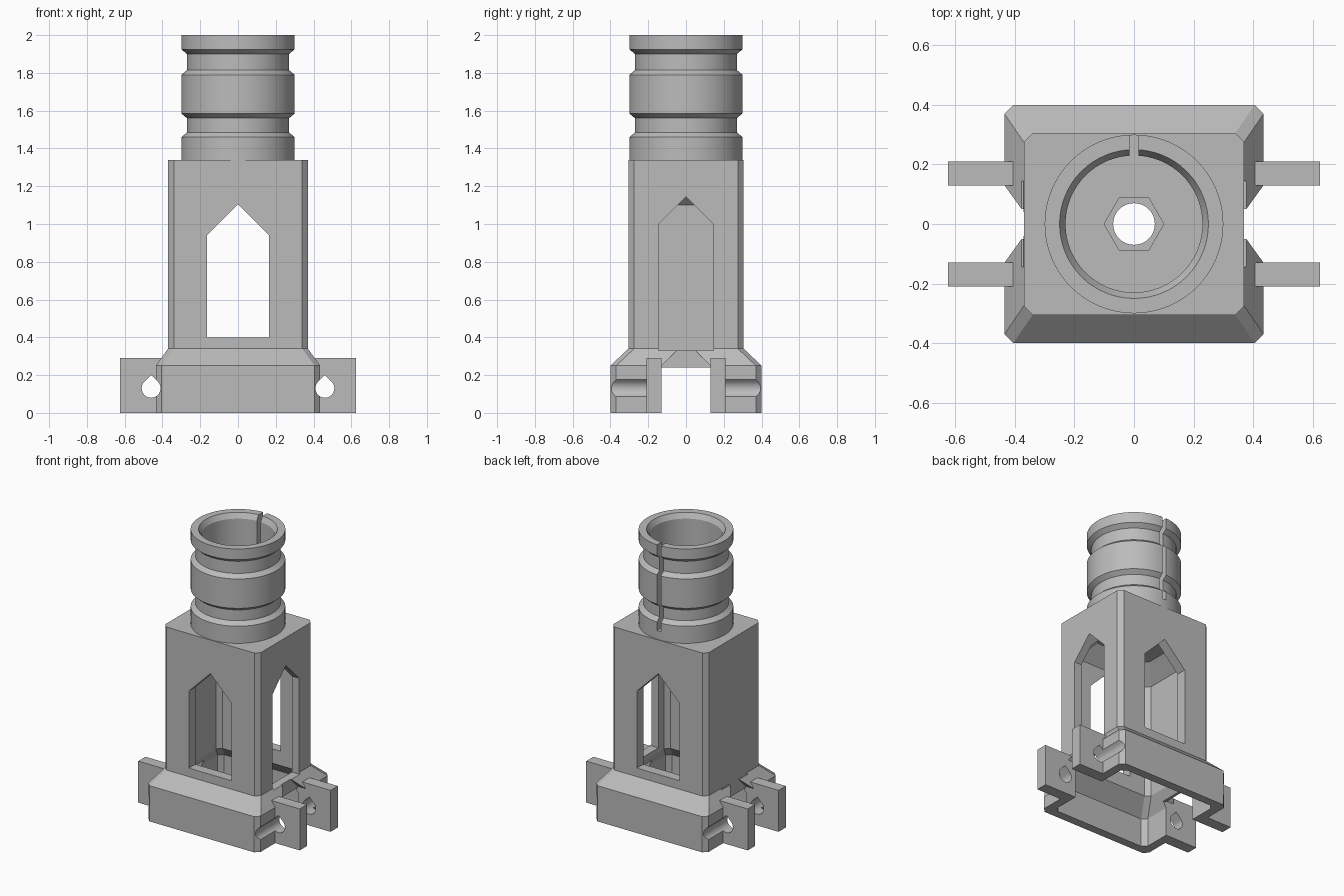
import bpy, bmesh, math

scene = bpy.context.scene
if "Cube" in bpy.data.objects:
    bpy.data.objects.remove(bpy.data.objects["Cube"], do_unlink=True)

grey = bpy.data.materials.new("plain grey")
grey.use_nodes = True
colour = (0.5, 0.5, 0.5, 1)
grey.diffuse_color = colour
grey.node_tree.nodes["Principled BSDF"].inputs["Base Color"].default_value = colour


def loft(name, rings):
    """Skin a list of matching rings of points and cap both ends."""
    bm = bmesh.new()
    loops = [[bm.verts.new(p) for p in ring] for ring in rings]
    n = len(loops[0])
    for a, b in zip(loops, loops[1:]):
        for i in range(n):
            j = (i + 1) % n
            bm.faces.new((a[i], a[j], b[j], b[i]))
    bm.faces.new(loops[0][::-1])
    bm.faces.new(loops[-1])
    bmesh.ops.recalc_face_normals(bm, faces=bm.faces)
    mesh = bpy.data.meshes.new(name)
    bm.to_mesh(mesh)
    bm.free()
    mesh.materials.append(grey)
    obj = bpy.data.objects.new(name, mesh)
    scene.collection.objects.link(obj)
    return obj


def prism(name, outline, axis, start, end):
    """Extrude a 2D outline along an axis."""
    place = {"x": lambda u, v, d: (d, u, v),
             "y": lambda u, v, d: (u, d, v),
             "z": lambda u, v, d: (u, v, d)}[axis]
    return loft(name, [[place(u, v, d) for u, v in outline] for d in (start, end)])


def circle(radius, sides):
    steps = [math.tau * i / sides for i in range(sides)]
    return [(radius * math.cos(a), radius * math.sin(a)) for a in steps]


def chamfered(hx, hy, z, c=0.03):
    """Rectangle ring with cut corners."""
    return [(hx, hy - c, z), (hx - c, hy, z), (c - hx, hy, z), (-hx, hy - c, z),
            (-hx, c - hy, z), (c - hx, -hy, z), (hx - c, -hy, z), (hx, c - hy, z)]


def gable(half, bottom, spring):
    """Arch outline with a 45 degree point."""
    return [(-half, bottom), (half, bottom), (half, spring),
            (0, spring + half), (-half, spring)]


def rect(u0, u1, v0, v1):
    return [(u0, v0), (u1, v0), (u1, v1), (u0, v1)]


def lathe(name, profile, sides=64):
    return loft(name, [[(x, y, z) for x, y in circle(r, sides)] for r, z in profile])


def carve(obj, cutters):
    """Subtract the cutters and bake the result."""
    for cutter in cutters:
        cutter.hide_render = True
        mod = obj.modifiers.new("cut", "BOOLEAN")
        mod.operation = "DIFFERENCE"
        mod.solver = "EXACT"
        mod.object = cutter
    bpy.context.view_layer.update()
    baked = obj.evaluated_get(bpy.context.evaluated_depsgraph_get())
    mesh = bpy.data.meshes.new_from_object(baked)
    obj.modifiers.clear()
    obj.data = mesh


# Tower with flared foot
tower = loft("tower_body", [chamfered(0.435, 0.4, 0), chamfered(0.435, 0.4, 0.25),
                            chamfered(0.37, 0.305, 0.34), chamfered(0.37, 0.305, 1.34)])

# Hollow inside with sloping ceiling
cavity = loft("cavity_cutter", [chamfered(0.375, 0.34, -0.1), chamfered(0.375, 0.34, 0.2),
                                chamfered(0.315, 0.235, 0.3), chamfered(0.315, 0.235, 1.1),
                                chamfered(0.215, 0.135, 1.2)])

# Pointed windows: front to back, and one side only
front_window = prism("front_window_cutter", gable(0.165, 0.4, 0.94), "y", -1, 1)
side_window = prism("side_window_cutter", gable(0.145, 0.33, 1.0), "x", 0.1, 1)

# Gap through the foot between the lugs
foot_gap = prism("foot_gap_cutter", rect(-0.13, 0.13, -0.1, 0.24), "x", -1, 1)
outer_gaps = []
for side in (-1, 1):
    outer_gaps.append(prism("outer_gap_cutter", gable(0.13, -0.1, 0.25),
                            "x", side * 0.37, side * 1))
    outer_gaps.append(prism("sill_cutter", rect(-0.145, 0.145, 0.33, 0.5),
                            "x", side * 0.3702, side * 1))

# Teardrop pin holes across the lugs and foot
pin_holes = []
for side in (-1, 1):
    drop = [(side * 0.46 + u, 0.13 + v) for u, v in circle(0.05, 32)]
    drop = [(u, v) for u, v in drop if v < 0.167] + [(side * 0.46, 0.2)]
    drop.sort(key=lambda p: math.atan2(p[1] - 0.13, p[0] - side * 0.46))
    pin_holes.append(prism("pin_hole_cutter", drop, "y", -1, 1))

# Bolt hole and nut pocket
bolt_hole = prism("bolt_hole_cutter", circle(0.07, 32), "z", 1.0, 1.6)
nut_pocket = prism("nut_pocket_cutter", circle(0.1, 6), "z", 1.3, 1.6)

carve(tower, [cavity, front_window, side_window, foot_gap, *outer_gaps,
              *pin_holes, bolt_hole, nut_pocket])

# Hinge lugs
lugs = []
for side, word in ((-1, "right"), (1, "left")):
    for depth, end in ((-1, "front"), (1, "back")):
        ys = sorted((depth * 0.13, depth * 0.21))
        lug = prism(f"{end}_{word}_lug", rect(*ys, 0, 0.29), "x", side * 0.405, side * 0.625)
        carve(lug, pin_holes)
        lugs.append(lug)

# Grooved socket tube with a slit at the back
tube = lathe("socket_tube", [(0.3, 1.34), (0.3, 1.46), (0.27, 1.485), (0.27, 1.56),
                             (0.3, 1.585), (0.3, 1.79), (0.27, 1.815), (0.27, 1.9),
                             (0.3, 1.925), (0.3, 2.0), (0.25, 2.0), (0.23, 1.965),
                             (0.23, 1.4)])
slit = prism("slit_cutter", rect(-0.015, 0.015, 0.1, 0.5), "z", 1.4005, 2.1)
carve(tube, [bolt_hole, nut_pocket, slit])

# Remove the helpers and shade
for obj in list(scene.objects):
    if "_cutter" in obj.name:
        bpy.data.objects.remove(obj, do_unlink=True)
bpy.ops.object.select_all(action="DESELECT")
for obj in (tower, tube, *lugs):
    obj.select_set(True)
bpy.context.view_layer.objects.active = tower
bpy.ops.object.shade_smooth_by_angle(angle=math.radians(20))
